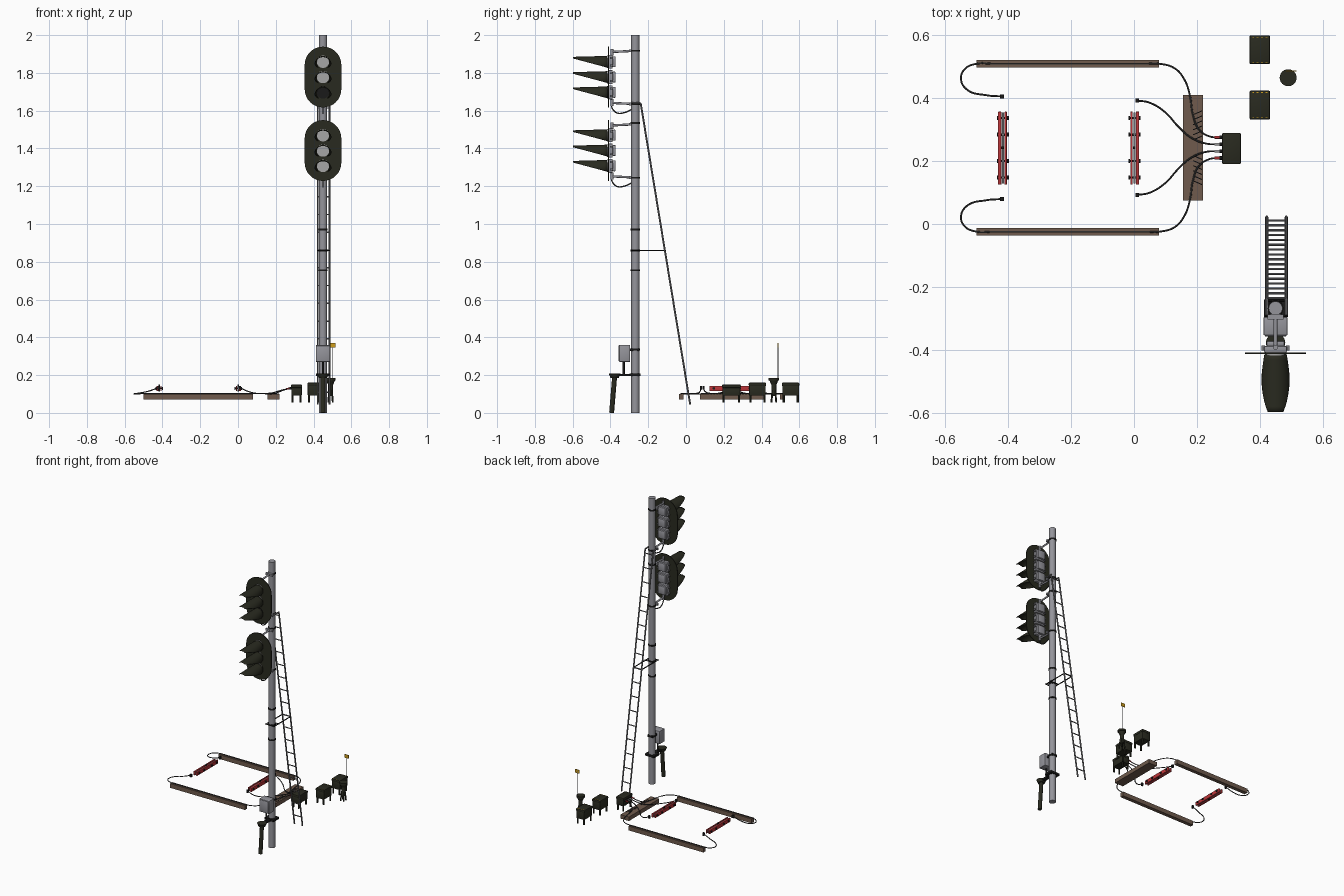
import bpy, bmesh, math
from mathutils import Vector, Matrix

if "Cube" in bpy.data.objects:
    bpy.data.objects.remove(bpy.data.objects["Cube"])

def mat(name, r, g, b):
    m = bpy.data.materials.new(name)
    m.diffuse_color = (r, g, b, 1)
    m.use_nodes = True
    m.node_tree.nodes["Principled BSDF"].inputs["Base Color"].default_value = m.diffuse_color
    return m

GREY = mat("galvanised_grey", 0.30, 0.30, 0.33)
STEEL = mat("ladder_steel", 0.19, 0.19, 0.20)
OLIVE = mat("dark_olive", 0.022, 0.023, 0.014)
BLACK = mat("black", 0.010, 0.010, 0.010)
CABLE = mat("cable_grey", 0.045, 0.045, 0.045)
WOOD = mat("timber_brown", 0.16, 0.105, 0.075)
RED = mat("red", 0.50, 0.035, 0.04)
YELLOW = mat("yellow", 0.62, 0.34, 0.012)
LENS = mat("lens_grey", 0.38, 0.38, 0.38)

def finish(name, bm, m):
    bmesh.ops.recalc_face_normals(bm, faces=bm.faces[:])
    me = bpy.data.meshes.new(name)
    bm.to_mesh(me)
    bm.free()
    me.materials.append(m)
    ob = bpy.data.objects.new(name, me)
    bpy.context.collection.objects.link(ob)
    return ob

def box(name, x0, x1, y0, y1, z0, z1, m, bevel=0):
    bm = bmesh.new()
    M = Matrix.Translation(((x0+x1)/2, (y0+y1)/2, (z0+z1)/2)) @ Matrix.Diagonal((x1-x0, y1-y0, z1-z0, 1))
    bmesh.ops.create_cube(bm, size=1, matrix=M)
    if bevel:
        bmesh.ops.bevel(bm, geom=bm.edges[:], offset=bevel, segments=2, affect='EDGES', profile=0.5)
    return finish(name, bm, m)

def rod(name, a, b, r, m, r2=None, n=12):
    a, b = Vector(a), Vector(b)
    d = b - a
    M = Matrix.Translation((a+b)/2) @ d.to_track_quat('Z', 'Y').to_matrix().to_4x4()
    bm = bmesh.new()
    bmesh.ops.create_cone(bm, cap_ends=True, segments=n, radius1=r, radius2=r if r2 is None else r2,
                          depth=d.length, matrix=M)
    return finish(name, bm, m)

def cable(name, pts, r, m):
    cu = bpy.data.curves.new(name, 'CURVE')
    cu.dimensions = '3D'
    cu.bevel_depth, cu.bevel_resolution, cu.resolution_u = r, 2, 8
    cu.use_fill_caps = True
    sp = cu.splines.new('BEZIER')
    sp.bezier_points.add(len(pts) - 1)
    for bp, p in zip(sp.bezier_points, pts):
        bp.co = p
        bp.handle_left_type = bp.handle_right_type = 'AUTO'
    tmp = bpy.data.objects.new(name + "_curve", cu)
    bpy.context.collection.objects.link(tmp)
    dg = bpy.context.evaluated_depsgraph_get()
    me = bpy.data.meshes.new_from_object(tmp.evaluated_get(dg))
    bpy.data.objects.remove(tmp)
    me.name = name
    me.materials.clear()
    me.materials.append(m)
    ob = bpy.data.objects.new(name, me)
    bpy.context.collection.objects.link(ob)

MX, MY, MR = 0.45, -0.268, 0.022

# Mast with clamp bands
rod("mast", (MX, MY, 0), (MX, MY, 2), MR, GREY, n=24)
for z in (0.2, 0.335, 0.755, 0.86, 0.97, 1.245, 1.535, 1.635, 1.917):
    rod("mast_band", (MX, MY, z-0.005), (MX, MY, z+0.005), MR+0.003, BLACK, n=24)

def backplate(zc, hw, hh, y0, y1):
    bm = bmesh.new()
    ring = []
    for i in range(34):
        side = 1 if i < 17 else -1
        a = math.pi * ((i % 17) / 16) + (0 if side > 0 else math.pi)
        ring.append(bm.verts.new((MX + hw*math.cos(a), y0, zc + side*(hh-hw) + hw*math.sin(a))))
    f = bm.faces.new(ring)
    ext = bmesh.ops.extrude_face_region(bm, geom=[f])
    for v in ext['geom']:
        if isinstance(v, bmesh.types.BMVert):
            v.co.y = y1
    finish("backplate", bm, OLIVE)

def hood(zc):
    # Flared visor, cut away on a slant from underneath
    bm = bmesh.new()
    rows = []
    for j in range(11):
        t = j / 10
        r = 0.036 + 0.010 * math.sin(min(1, t*1.8) * math.pi/2)
        a = math.acos(max(-1, 1 - (0.063*(1-t) + 0.007*t) / r))
        c = zc + 0.031 - 0.005*t - r
        rows.append([bm.verts.new((MX + r*math.sin(a*k/10), -0.415 - 0.183*t, c + r*math.cos(a*k/10)))
                     for k in range(-10, 11)])
    for p, q in zip(rows, rows[1:]):
        for k in range(20):
            bm.faces.new((p[k], p[k+1], q[k+1], q[k]))
    ob = finish("hood", bm, OLIVE)
    s = ob.modifiers.new("thickness", 'SOLIDIFY')
    s.thickness = 0.002

# Two signal heads, each with three lamps
for zc, dark in ((1.778, True), (1.389, False)):
    backplate(zc, 0.097, 0.161, -0.414, -0.408)
    for i in (-1, 0, 1):
        z = zc + i*0.081
        m = BLACK if dark and i == -1 else LENS
        rod("lens", (MX, -0.412, z), (MX, -0.418, z), 0.033, m, n=24)
        hood(z)
        box("lamp_housing", MX-0.036, MX+0.036, -0.409, -0.388, z-0.037, z+0.037, GREY, 0.004)
        box("lamp_door", MX-0.029, MX+0.029, -0.389, -0.372, z-0.029, z+0.029, GREY, 0.005)
        for s in (-1, 1):
            for dz in (-0.02, 0.02):
                box("door_latch", MX+s*0.039-0.005, MX+s*0.039+0.005, -0.402, -0.386, z+dz-0.005, z+dz+0.005, STEEL)
    # Mounting arms and lead-in cable
    for s, za in ((1, zc+0.139), (-1, zc-0.143)):
        rod("head_arm", (MX, MY, za), (MX, -0.392, za-0.006*s), 0.006, GREY)
        rod("head_pivot", (MX, -0.392, za-0.026*s), (MX, -0.392, za+0.01*s), 0.008, GREY)
        box("arm_clamp", MX-0.026, MX+0.026, -0.303, -0.288, za-0.007, za+0.007, GREY)
    cable("head_cable", [(MX, -0.395, zc-0.12), (MX, -0.392, zc-0.162), (MX, -0.365, zc-0.19),
                         (MX, -0.325, zc-0.188), (MX, -0.285, zc-0.17)], 0.0035, CABLE)

# Ladder leaning on the back of the mast
def lad(z):
    return -0.24 + (1.64 - z) / 1.595 * 0.262
for s in (-1, 1):
    x = MX + 0.003 + s*0.031
    rod("ladder_rail", (x, lad(0.045), 0.045), (x, lad(1.64), 1.64), 0.005, STEEL, n=8)
    rod("ladder_top_hook", (x, lad(1.64), 1.64), (x, -0.29, 1.642), 0.005, STEEL, n=8)
    rod("ladder_strut", (x, MY-0.022, 0.86), (x, lad(0.86), 0.86), 0.0035, BLACK, n=8)
for i in range(17):
    z = 0.11 + i*0.094
    rod("ladder_rung", (MX-0.028, lad(z), z), (MX+0.034, lad(z), z), 0.0035, STEEL, n=8)
for y in (MY-0.024, MY+0.024, lad(0.86)):
    rod("strut_crossbar", (MX-0.033, y, 0.86), (MX+0.039, y, 0.86), 0.0035, BLACK, n=8)

# Junction box and cable support at the mast foot
box("junction_box", MX-0.038, MX+0.038, -0.354, -0.296, 0.27, 0.36, GREY, 0.003)
box("junction_box_lid", MX-0.034, MX+0.034, -0.358, -0.353, 0.274, 0.356, GREY, 0.002)
box("box_bracket", MX-0.02, MX+0.02, -0.3, -0.245, 0.328, 0.342, BLACK)
rod("box_conduit", (MX, -0.33, 0.2), (MX, -0.33, 0.275), 0.006, BLACK)
box("foot_bracket", MX-0.012, MX+0.012, -0.37, -0.25, 0.194, 0.206, BLACK)
box("foot_clamp", MX-0.036, MX+0.036, -0.3, -0.24, 0.194, 0.208, BLACK)
rod("foot_cap", (MX, -0.378, 0.186), (MX, -0.378, 0.208), 0.022, OLIVE, 0.031, 16)
rod("foot_conduit", (MX, -0.394, 0.0), (MX, -0.378, 0.19), 0.013, OLIVE, n=12)

# Track circuit, mirrored about its centre line
YC = 0.2425
OUTER = [(-0.42, .163, .135), (-0.47, .167, .116), (-0.53, .184, .104), (-0.55, .218, .101), (-0.538, .25, .101),
         (-0.5, .267, .102), (-0.45, .267, .102), (0.04, .267, .102), (0.08, .267, .102), (0.13, .252, .102),
         (0.16, .217, .101), (0.178, .165, .101), (0.187, .107, .102), (0.205, .06, .106), (0.24, .036, .12),
         (0.275, .033, .13)]
INNER = [(0.01, .15, .135), (0.05, .143, .115), (0.1, .112, .103), (0.14, .068, .103), (0.18, .033, .106),
         (0.23, .013, .12), (0.275, .011, .13)]
for s in (-1, 1):
    box("timber_beam", -0.5, 0.08, YC+s*0.267-0.0125, YC+s*0.267+0.0125, 0.07, 0.1, WOOD)
    for nm, path in (("outer_cable", OUTER), ("inner_cable", INNER)):
        cable(nm, [(x, YC+s*d, z) for x, d, z in path], 0.003, CABLE)
        x, d, z = path[0]
        box("rail_terminal", x-0.006, x+0.006, YC+s*d-0.006, YC+s*d+0.006, z-0.012, z+0.008, BLACK)
        y = YC + s*path[-1][1]
        rod("plug", (0.256, y, 0.127), (0.274, y, 0.13), 0.0045, RED if nm == "outer_cable" else LENS)
        rod("plug_socket", (0.272, y, 0.13), (0.284, y, 0.13), 0.006, BLACK)
    # Cable clips on the cross timber
    for k in range(6):
        y = YC + s*(0.025 + k*0.016)
        rod("cable_clip", (0.188, y, 0.102), (0.216, y+s*0.012, 0.102), 0.0018, BLACK, n=6)
box("cross_timber", 0.155, 0.22, 0.075, 0.41, 0.072, 0.1, WOOD)

# Insulated joint bars, mirrored in x between the two rails
for xc, s in ((-0.417, 1), (0.001, -1)):
    for off, w in ((-0.010, 0.005), (0.009, 0.0035)):
        x = xc + s*off
        box("joint_bar", x-w, x+w, 0.125, 0.357, 0.116, 0.142, RED, 0.001)
    box("joint_core", xc-0.003, xc+0.003, 0.128, 0.354, 0.12, 0.138, STEEL)
    for y in (0.148, 0.2, 0.284, 0.337):
        rod("joint_bolt", (xc-0.019, y, 0.13), (xc+0.019, y, 0.13), 0.004, BLACK, n=6)
        for t in (-1, 1):
            rod("bolt_head", (xc+t*0.014, y, 0.13), (xc+t*0.019, y, 0.13), 0.0075, BLACK, n=6)
    box("end_post", xc-0.004, xc+0.004, 0.239, 0.246, 0.112, 0.15, BLACK)

# Trackside equipment boxes on stub legs
for x0, x1, y0, y1, top in ((0.28, 0.34, 0.19, 0.29, 0.15), (0.367, 0.433, 0.332, 0.424, 0.16),
                            (0.367, 0.433, 0.508, 0.6, 0.16)):
    box("equipment_box", x0+0.002, x1-0.002, y0+0.002, y1-0.002, 0.092, top-0.015, OLIVE, 0.003)
    box("equipment_lid", x0, x1, y0, y1, top-0.018, top, OLIVE, 0.005)
    for x in (x0+0.009, x1-0.009):
        for y in (y0+0.009, y1-0.009):
            rod("equipment_leg", (x, y, 0.056), (x, y, 0.095), 0.006, OLIVE, n=8)
    if top > 0.155:
        for y in (y0+0.006, y1-0.006):
            for k in range(4):
                x = x0 + 0.012 + k*0.014
                box("warning_dash", x-0.003, x+0.003, y-0.0012, y+0.0012, top-0.002, top+0.001, YELLOW)

# Round cable pedestal with marker flag
PX, PY = 0.49, 0.465
rod("pedestal_cap", (PX, PY, 0.172), (PX, PY, 0.185), 0.027, OLIVE, n=24)
rod("pedestal_neck", (PX, PY, 0.15), (PX, PY, 0.173), 0.014, OLIVE, 0.024, 16)
rod("pedestal_stem", (PX, PY, 0.09), (PX, PY, 0.152), 0.013, OLIVE, n=16)
for sx in (-1, 1):
    for sy in (-1, 1):
        rod("pedestal_leg", (PX+sx*0.012, PY+sy*0.013, 0.055), (PX+sx*0.007, PY+sy*0.007, 0.12), 0.005, OLIVE, n=8)
rod("marker_rod", (0.5, 0.487, 0.175), (0.5, 0.487, 0.365), 0.0018, STEEL, n=6)
box("marker_flag", 0.484, 0.516, 0.4855, 0.4885, 0.345, 0.37, YELLOW)

# Smooth round parts, keep hard edges
bpy.ops.object.select_all(action='DESELECT')
for ob in bpy.context.scene.objects:
    ob.select_set(True)
    bpy.context.view_layer.objects.active = ob
bpy.ops.object.shade_smooth_by_angle(angle=math.radians(35))
